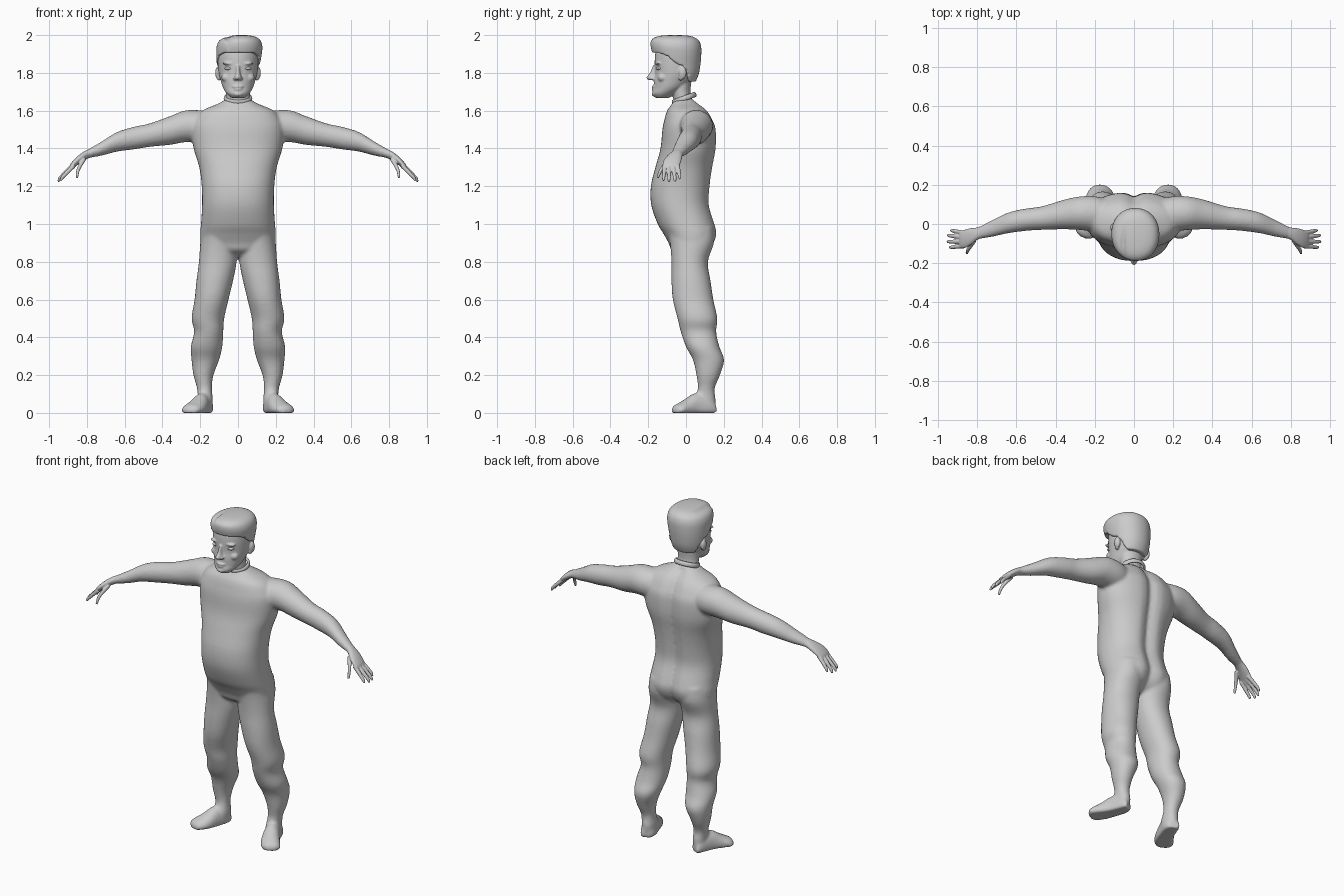
import bpy, bmesh, math
from mathutils import Vector

skin = bpy.data.materials.new("light_grey")
skin.diffuse_color = (0.6, 0.6, 0.6, 1)


def spline(a, b, c, d, t):
    return 0.5 * (2 * b + (c - a) * t + (2 * a - 5 * b + 4 * c - d) * t * t
                  + (3 * b - a - 3 * c + d) * t ** 3)


def loft(bm, rings, n=32, sub=4, power=1.0, sx=1, floor=None):
    """Skin smooth sections; each ring is (centre, half axis u, half axis v)."""
    rings = [[Vector(v) for v in r] for r in rings]
    dense = []
    for i in range(len(rings) - 1):
        p = [rings[max(0, min(len(rings) - 1, i + k))] for k in (-1, 0, 1, 2)]
        for s in range(sub):
            dense.append([spline(*(q[j] for q in p), s / sub) for j in range(3)])
    dense.append(rings[-1])
    loops = []
    for c, u, v in dense:
        loop = []
        for k in range(n):
            a = 2 * math.pi * k / n
            ca, sa = math.cos(a), math.sin(a)
            p = c + u * math.copysign(abs(ca) ** power, ca) + v * math.copysign(abs(sa) ** power, sa)
            p.x *= sx
            if floor is not None:
                p.z = max(p.z, floor)
            loop.append(bm.verts.new(p))
        loops.append(loop)
    faces = [bm.faces.new((a[k], a[(k + 1) % n], b[(k + 1) % n], b[k]))
             for a, b in zip(loops, loops[1:]) for k in range(n)]
    faces += [bm.faces.new(loops[0][::-1]), bm.faces.new(loops[-1])]
    bmesh.ops.recalc_face_normals(bm, faces=faces)
    return [v for l in loops for v in l]


def level(z, x0, x1, y0, y1):
    """Horizontal section from its x and y limits."""
    return (((x0 + x1) / 2, (y0 + y1) / 2, z), ((x1 - x0) / 2, 0, 0), (0, (y1 - y0) / 2, 0))


def upright(x, y, z, ry, rz):
    """Section across a limb that runs along x."""
    return ((x, y, z), (0, ry, 0), (0, 0, rz))


def blob(bm, centre, size, sx=1):
    x, y, z = centre
    a, b, c = size
    cuts = [-0.999, -0.92, -0.7, -0.38, 0, 0.38, 0.7, 0.92, 0.999]
    loft(bm, [((x, y, z + c * t), (a * math.sqrt(1 - t * t), 0, 0), (0, b * math.sqrt(1 - t * t), 0))
              for t in cuts], 20, 2, sx=sx)


def finish(name, bm, voxel=None, smooth=0):
    me = bpy.data.meshes.new(name)
    bm.to_mesh(me)
    bm.free()
    for p in me.polygons:
        p.use_smooth = True
    me.materials.append(skin)
    ob = bpy.data.objects.new(name, me)
    bpy.context.collection.objects.link(ob)
    if voxel:
        m = ob.modifiers.new("fuse", 'REMESH')
        m.mode, m.voxel_size, m.use_smooth_shade = 'VOXEL', voxel, True
    if smooth:
        m = ob.modifiers.new("soften", 'SMOOTH')
        m.factor, m.iterations = 0.5, smooth
    return ob


# Body: torso, legs, feet and arms fused together
bm = bmesh.new()
torso = [(1.665, .055, -.06, .035), (1.635, .11, -.075, .075), (1.60, .19, -.10, .115),
         (1.55, .23, -.115, .145), (1.5, .245, -.125, .162), (1.4, .235, -.135, .162),
         (1.3, .205, -.162, .145), (1.2, .192, -.186, .132), (1.1, .19, -.184, .128),
         (1.0, .196, -.15, .157), (.95, .2, -.12, .167), (.9, .195, -.092, .152),
         (.86, .15, -.075, .12), (.825, .05, -.02, .06)]
verts = loft(bm, [level(z, -w, w, f, b) for z, w, f, b in torso], 48, power=.88)
for v in verts:                                   # groove down the back
    if v.co.y > .05:
        v.co.y -= .026 * math.exp(-(v.co.x / .035) ** 2)
legs = [(.98, .012, .19, -.10, .145), (.9, .004, .2, -.085, .148), (.8, .007, .207, -.077, .116),
        (.7, .026, .22, -.077, .13), (.6, .05, .23, -.07, .145), (.5, .073, .246, -.045, .166),
        (.43, .078, .232, -.028, .16), (.35, .083, .25, 0, .177), (.28, .1, .246, .037, .202),
        (.2, .13, .236, .055, .18), (.13, .138, .217, .063, .152), (.07, .133, .212, .045, .157),
        (.02, .137, .21, .04, .152)]
feet = [(.165, .152, .03, .05), (.17, .12, .043, .09), (.195, .05, .047, .105), (.22, 0, .054, .075),
        (.245, -.035, .056, .052), (.256, -.055, .046, .042), (.262, -.068, .022, .024)]
arms = [(.12, .04, 1.51, .08, .085), (.2, .052, 1.517, .09, .085), (.28, .055, 1.517, .085, .084),
        (.36, .048, 1.495, .075, .076), (.47, .03, 1.47, .06, .062), (.55, .022, 1.455, .057, .06),
        (.64, .006, 1.435, .053, .052), (.72, -.022, 1.4, .043, .038), (.78, -.042, 1.377, .033, .026),
        (.815, -.053, 1.36, .03, .02)]
for s in (1, -1):
    loft(bm, [level(*r) for r in legs], power=.95, sx=s)
    loft(bm, [((x, y, h * .3), (.9 * w, .43 * w, 0), (0, 0, h * .7)) for x, y, w, h in feet],
         sx=s, floor=0)
    loft(bm, [upright(*r) for r in arms], sx=s)
finish("body", bm, .009, 6)

# Hands: palm, four fingers and a thumb each
bm = bmesh.new()
palm = [(.765, -.037, 1.382, .03, .024), (.80, -.05, 1.368, .032, .024), (.83, -.063, 1.35, .042, .024),
        (.86, -.075, 1.327, .047, .022), (.883, -.08, 1.305, .043, .018), (.89, -.08, 1.298, .035, .012)]
fingers = [((.865, -.046, 1.315), (.92, -.035, 1.262), (.932, -.033, 1.242)),
           ((.875, -.068, 1.308), (.935, -.06, 1.25), (.948, -.058, 1.23)),
           ((.875, -.09, 1.308), (.938, -.09, 1.248), (.95, -.09, 1.229)),
           ((.868, -.112, 1.31), (.925, -.118, 1.252), (.938, -.119, 1.234)),
           ((.815, -.085, 1.345), (.845, -.13, 1.29), (.852, -.148, 1.25))]
for s in (1, -1):
    loft(bm, [upright(*r) for r in palm], sx=s)
    for f in fingers:
        pts = [Vector(p) for p in f]
        d = (pts[2] - pts[0]).normalized()
        u = d.cross(Vector((1, 0, 1))).normalized()
        w = d.cross(u)
        pts.append(pts[2] + d * .006)
        loft(bm, [(p, u * r, w * r) for p, r in zip(pts, (.0125, .0095, .007, .003))], 12, sx=s)
finish("hands", bm, .004, 2)

# Head: skull, neck, brow, nose, cheeks, lips and ears fused together
bm = bmesh.new()
skull = [(1.668, .036, -.162, -.09), (1.69, .06, -.178, -.05), (1.72, .079, -.171, -.005),
         (1.76, .092, -.17, .035), (1.80, .102, -.164, .058), (1.85, .107, -.166, .068),
         (1.9, .108, -.163, .07), (1.94, .103, -.15, .068), (1.97, .082, -.125, .045),
         (1.985, .04, -.09, 0)]
loft(bm, [level(z, -w, w, f, b) for z, w, f, b in skull], 40)
loft(bm, [level(1.61, -.08, .08, -.075, .06), level(1.65, -.066, .066, -.066, .036),
          level(1.70, -.064, .064, -.074, .024), level(1.77, -.07, .07, -.08, .03)])
loft(bm, [level(1.84, -.01, .01, -.176, -.14), level(1.80, -.012, .012, -.192, -.14),
          level(1.775, -.019, .019, -.21, -.14), level(1.762, -.014, .014, -.198, -.14)], 20)
blob(bm, (0, -.167, 1.727), (.03, .016, .007))
blob(bm, (0, -.166, 1.713), (.025, .016, .008))
blob(bm, (0, -.166, 1.688), (.025, .016, .014))
for s in (1, -1):
    blob(bm, (.048, -.146, 1.85), (.034, .018, .008), s)
    blob(bm, (.058, -.125, 1.775), (.03, .025, .024), s)
    blob(bm, (.016, -.176, 1.77), (.01, .014, .009), s)
    blob(bm, (.106, -.018, 1.80), (.015, .021, .034), s)
    blob(bm, (.101, -.026, 1.775), (.012, .013, .016), s)
finish("head", bm, .005, 3)

# Eyes
bm = bmesh.new()
for s in (1, -1):
    blob(bm, (.05, -.142, 1.824), (.021, .016, .009), s)
finish("eyes", bm)

# Hair: cap tucked into the skull below a hairline that falls toward the nape
HAIRLINE = [(-.3, 1.905), (-.15, 1.905), (-.10, 1.885), (-.055, 1.845), (-.02, 1.835),
            (.005, 1.80), (.02, 1.75), (.3, 1.74)]


def hairline(y):
    for (y0, z0), (y1, z1) in zip(HAIRLINE, HAIRLINE[1:]):
        if y <= y1:
            return z0 + (z1 - z0) * (y - y0) / (y1 - y0)
    return HAIRLINE[-1][1]


bm = bmesh.new()
cap = [(1.73, -.085, .085, -.15, .036), (1.76, -.1, .1, -.165, .054), (1.80, -.108, .109, -.17, .069),
       (1.85, -.113, .117, -.172, .077), (1.9, -.115, .126, -.178, .081), (1.94, -.113, .129, -.187, .08),
       (1.97, -.1, .12, -.185, .069), (1.988, -.07, .1, -.165, .045), (1.997, -.03, .07, -.13, .01),
       (2.0, .0, .04, -.08, -.04)]
for v in loft(bm, [level(*r) for r in cap], 64, 6, power=.94):
    z = hairline(v.co.y)
    if v.co.z < z:
        v.co = (v.co.x * .86, -.045 + (v.co.y + .045) * .86, z + .004)
    elif v.co.z > 1.91:                           # parting on one side
        v.co.z -= .012 * math.exp(-((v.co.x + .055) / .012) ** 2) * min(1, max(0, -v.co.y / .1))
finish("hair", bm, .005, 2)

# Collar band around the neck, higher at the back
bpy.ops.mesh.primitive_torus_add(major_radius=.064, minor_radius=.008, major_segments=40,
                                 minor_segments=12, location=(0, -.01, 1.665),
                                 rotation=(math.radians(20), 0, 0))
collar = bpy.context.object
collar.name = "collar"
collar.scale = (1.05, .95, 1.7)
collar.data.materials.append(skin)
bpy.ops.object.shade_smooth()
